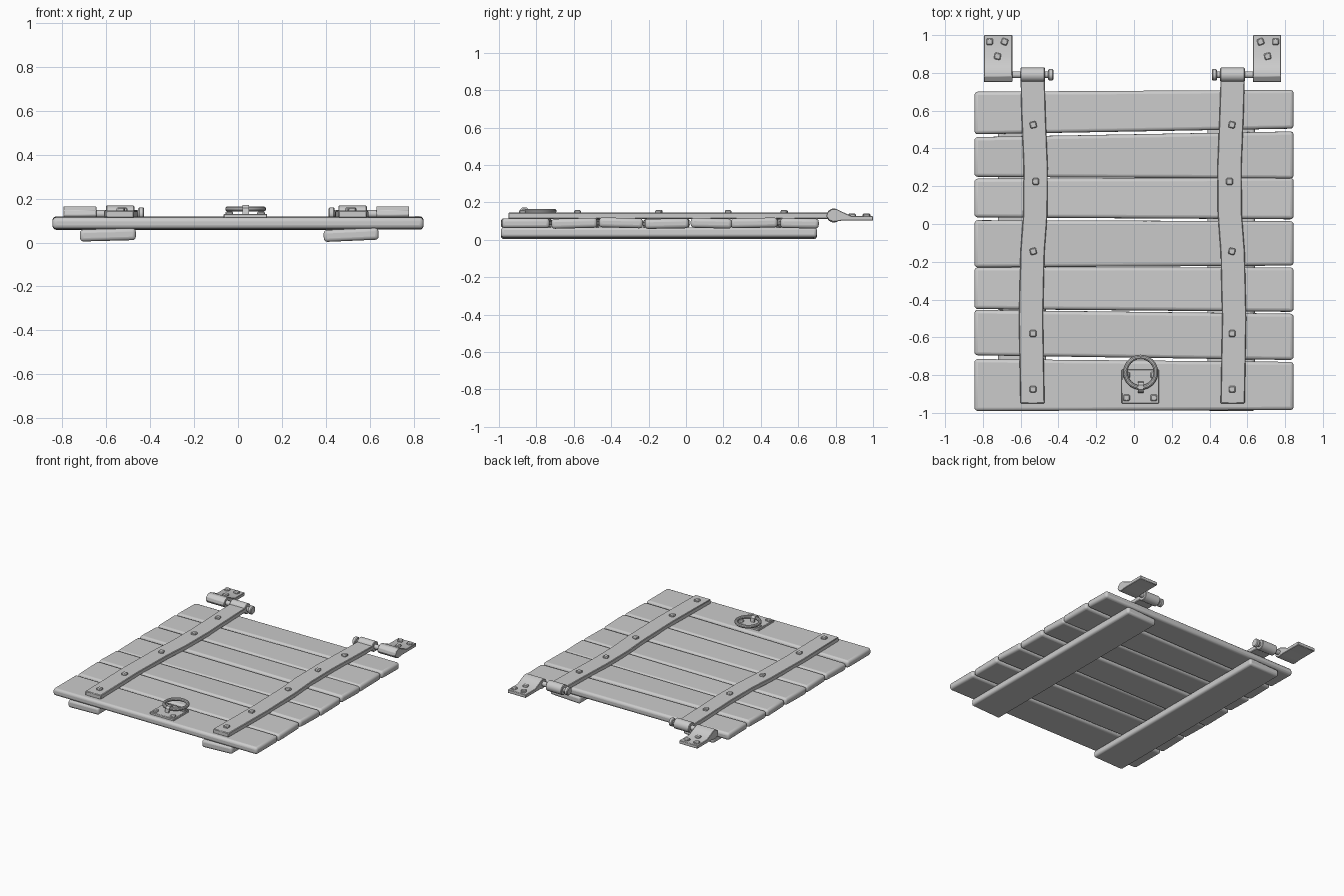
import bpy, bmesh, math
from mathutils import Matrix, Vector

old = bpy.data.objects.get("Cube")
if old:
    bpy.data.objects.remove(old)

grey = bpy.data.materials.new("plain grey")
grey.use_nodes = True
grey.diffuse_color = (0.6, 0.6, 0.6, 1)
grey.node_tree.nodes["Principled BSDF"].inputs["Base Color"].default_value = (0.6, 0.6, 0.6, 1)
MID = -0.0075  # mirror line of the ironwork


def finish(name, bm, bevel=0.0, segments=1, smooth=True):
    bmesh.ops.recalc_face_normals(bm, faces=bm.faces)
    mesh = bpy.data.meshes.new(name)
    bm.to_mesh(mesh)
    bm.free()
    ob = bpy.data.objects.new(name, mesh)
    bpy.context.collection.objects.link(ob)
    mesh.materials.append(grey)
    if bevel:
        mod = ob.modifiers.new("Bevel", "BEVEL")
        mod.width, mod.segments = bevel, segments
    if smooth:
        bpy.ops.object.select_all(action="DESELECT")
        ob.select_set(True)
        bpy.context.view_layer.objects.active = ob
        bpy.ops.object.shade_smooth_by_angle(angle=math.radians(35))
    return ob


def prism(name, outline, axis, lo, hi, **kw):
    """Extrude a 2D outline along an axis (x: outline is y,z; z: outline is x,y)."""
    bm = bmesh.new()
    place = (lambda p: (lo, *p)) if axis == "x" else (lambda p: (*p, lo))
    face = bm.faces.new([bm.verts.new(place(p)) for p in outline])
    geom = bmesh.ops.extrude_face_region(bm, geom=[face])["geom"]
    move = Vector((hi - lo, 0, 0)) if axis == "x" else Vector((0, 0, hi - lo))
    bmesh.ops.translate(bm, vec=move, verts=[v for v in geom if isinstance(v, bmesh.types.BMVert)])
    return finish(name, bm, **kw)


def box(name, x0, x1, y0, y1, z0, z1, turn=0, **kw):
    bm = bmesh.new()
    mat = (Matrix.Translation(((x0 + x1) / 2, (y0 + y1) / 2, (z0 + z1) / 2))
           @ Matrix.Rotation(math.radians(turn), 4, "Z")
           @ Matrix.Diagonal((x1 - x0, y1 - y0, z1 - z0, 1)))
    bmesh.ops.create_cube(bm, size=1, matrix=mat)
    return finish(name, bm, **kw)


def cylinder(name, x0, x1, y, z, r, sides=16, bevel=0.0):
    bm = bmesh.new()
    mat = Matrix.Translation(((x0 + x1) / 2, y, z)) @ Matrix.Rotation(math.pi / 2, 4, "Y")
    bmesh.ops.create_cone(bm, cap_ends=True, segments=sides, radius1=r, radius2=r,
                          depth=abs(x1 - x0), matrix=mat)
    return finish(name, bm, bevel)


def nail(name, x, y, z, turn=0):
    h = 0.0175
    box(name, x - h, x + h, y - h, y + h, z - 0.01, z + 0.012, turn, bevel=0.005)


# Planks: front edge left/right, back edge left/right, height offset, tilt
planks = [
    (-0.99, -0.985, -0.715, -0.73, 0.0, 0.0),
    (-0.695, -0.72, -0.455, -0.475, 0.0, 1.5),
    (-0.45, -0.465, -0.23, -0.23, 0.002, -1.5),
    (-0.23, -0.22, 0.02, 0.015, -0.002, 1),
    (0.035, 0.025, 0.24, 0.245, 0.0, -1.5),
    (0.25, 0.24, 0.46, 0.49, 0.002, 1),
    (0.475, 0.505, 0.70, 0.71, 0.0, -1),
]
for i, (fl, fr, bl, br, dz, tilt) in enumerate(planks):
    outline = [(-0.845, fl), (0.845, fr), (0.845, br), (-0.845, bl)]
    ob = prism(f"plank_{i + 1}", outline, "z", 0.062, 0.115, bevel=0.018, segments=3)
    c = Vector((0, (fl + br) / 2, 0.088))
    ob.data.transform(Matrix.Translation(c + Vector((0, 0, dz)))
                      @ Matrix.Rotation(math.radians(tilt), 4, "X") @ Matrix.Translation(-c))

# Battens under the planks, slightly tilted
for name, x0, x1, tilt in (("right_batten", -0.72, -0.465, -1.5), ("left_batten", 0.39, 0.64, -2.5)):
    ob = box(name, x0, x1, -0.99, 0.70, 0.008, 0.062, bevel=0.016, segments=3)
    c = Vector(((x0 + x1) / 2, 0, 0.035))
    ob.data.transform(Matrix.Translation(c) @ Matrix.Rotation(math.radians(tilt), 4, "Y")
                      @ Matrix.Translation(-c))

# Iron straps and hinges, mirrored
path = [(0.53, -0.95), (0.538, -0.5), (0.53, -0.15), (0.515, 0.05), (0.513, 0.3), (0.525, 0.6), (0.53, 0.80)]
strap_nails = [(0.526, 0.525, 12), (0.513, 0.225, 0), (0.526, -0.145, 15), (0.527, -0.58, 0), (0.527, -0.875, 0)]
for side, s in (("right", -1), ("left", 1)):
    def X(v):
        return MID + s * v
    outline = [(X(x - 0.064), y) for x, y in path] + [(X(x + 0.064), y) for x, y in reversed(path)]
    prism(f"{side}_strap", outline, "z", 0.112, 0.145, bevel=0.004)
    for i, (x, y, t) in enumerate(strap_nails):
        nail(f"{side}_strap_nail_{i + 1}", X(x), y, 0.147, -s * t)

    cylinder(f"{side}_strap_barrel", X(0.464), X(0.594), 0.79, 0.13, 0.038, bevel=0.004)
    cylinder(f"{side}_hinge_pin", X(0.43), X(0.66), 0.79, 0.13, 0.018)
    cylinder(f"{side}_pin_head", X(0.42), X(0.447), 0.79, 0.13, 0.03, bevel=0.005)

    # Fixed leaf: flat plate rising into a rolled barrel
    profile = [(1.0, 0.102), (1.0, 0.127), (0.885, 0.127), (0.83, 0.152), (0.805, 0.165),
               (0.78, 0.165), (0.755, 0.147), (0.75, 0.125), (0.765, 0.104), (0.79, 0.096), (0.83, 0.102)]
    x0, x1 = sorted((X(0.637), X(0.787)))
    prism(f"{side}_hinge_leaf", profile, "x", x0, x1, bevel=0.003)
    for i, (x, y, t) in enumerate(((0.757, 0.965, 0), (0.678, 0.965, 20), (0.715, 0.888, 12))):
        nail(f"{side}_leaf_nail_{i + 1}", X(x), y, 0.128, s * t)

# Pull ring with its plate and staple
box("ring_plate", -0.065, 0.132, -0.95, -0.77, 0.108, 0.131, bevel=0.003)
for i, (x, y) in enumerate(((-0.04, -0.92), (0.105, -0.92), (-0.04, -0.80), (0.105, -0.80))):
    nail(f"plate_nail_{i + 1}", x, y, 0.13)
bpy.ops.mesh.primitive_torus_add(location=(0.035, -0.785, 0.153), major_radius=0.081, minor_radius=0.012,
                                 major_segments=32, minor_segments=10)
ring = bpy.context.object
ring.name = "pull_ring"
ring.data.materials.append(grey)
bpy.ops.object.shade_smooth_by_angle(angle=math.radians(35))
arch = [(-0.895, 0.125), (-0.89, 0.158), (-0.875, 0.172), (-0.852, 0.172), (-0.838, 0.158), (-0.833, 0.125),
        (-0.845, 0.125), (-0.85, 0.155), (-0.857, 0.164), (-0.872, 0.164), (-0.88, 0.155), (-0.884, 0.125)]
prism("ring_staple", arch, "x", 0.02, 0.05)
